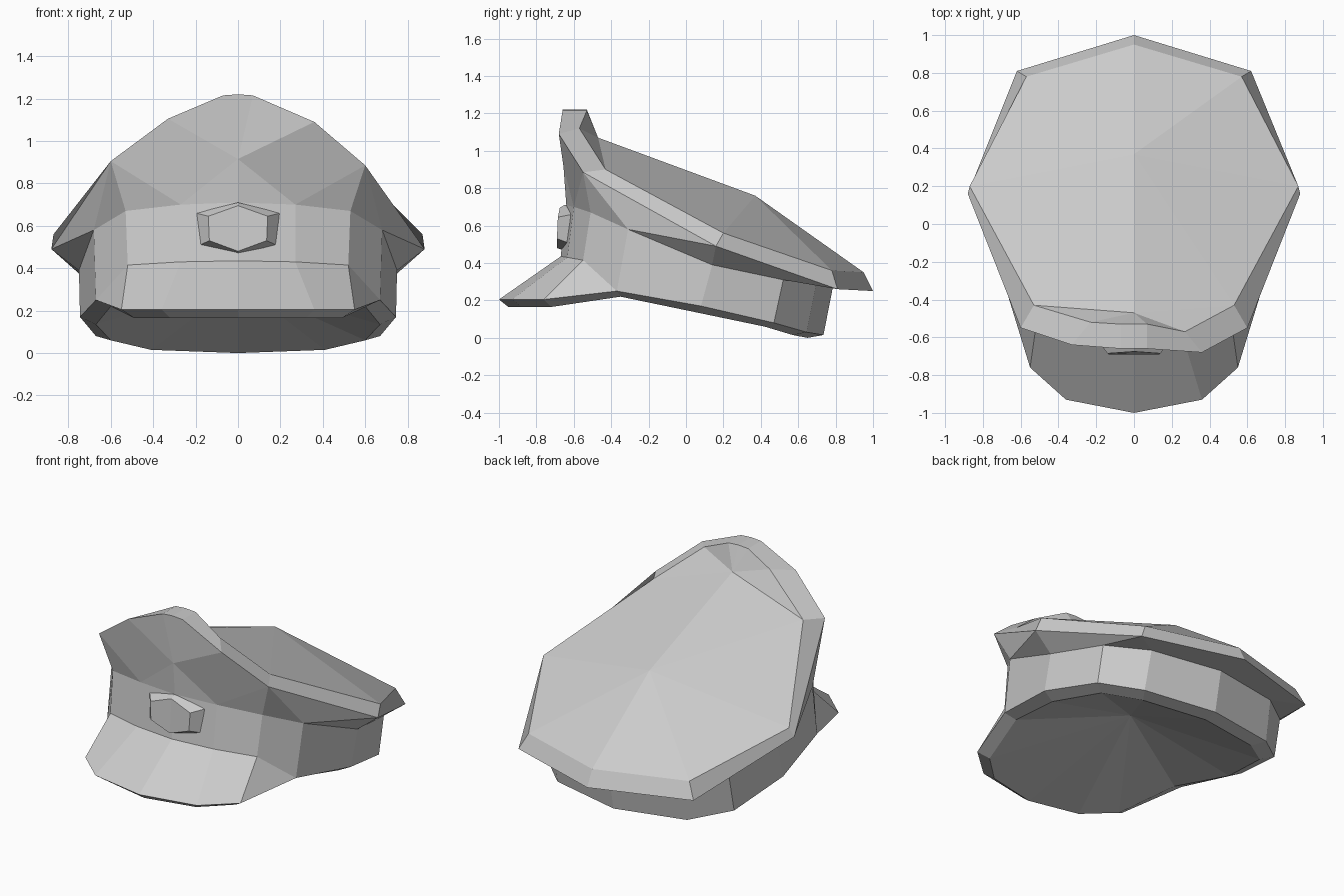
import bpy, bmesh
from mathutils import Vector

if "Cube" in bpy.data.objects:
    bpy.data.objects.remove(bpy.data.objects["Cube"])


def make(name, rings, faces, left={}):
    """Build the right half from named rings, mirror it in x and weld the seam.
    'left' holds small offsets that make the left side slightly uneven."""
    bm = bmesh.new()
    for side in (1, -1):
        v = {}
        for k, ring in rings.items():
            for i, p in enumerate(ring):
                co = Vector((side * p[0], p[1], p[2]))
                if side < 0:
                    co += Vector(left.get(k + str(i), (0, 0, 0)))
                v[k + str(i)] = bm.verts.new(co)
        for f in faces:
            bm.faces.new([v[n] for n in (f.split() if side > 0 else f.split()[::-1])])
    bmesh.ops.remove_doubles(bm, verts=bm.verts[:], dist=0.0005)
    bmesh.ops.recalc_face_normals(bm, faces=bm.faces[:])
    me = bpy.data.meshes.new(name)
    bm.to_mesh(me)
    bm.free()
    ob = bpy.data.objects.new(name, me)
    bpy.context.collection.objects.link(ob)
    return ob


def strip(a, b, n):
    """Quads joining two matching rings of n + 1 points."""
    return [f"{a}{i} {a}{i+1} {b}{i+1} {b}{i}" for i in range(n)]


# half rings, running from the back centre to the front centre
band_top = [(0, .785, .27), (.45, .695, .28), (.67, .52, .31), (.75, .14, .39),
            (.68, -.31, .58), (.53, -.51, .67), (.27, -.60, .70), (0, -.64, .71)]
lower = [(0, .735, .015), (.46, .645, .03), (.67, .47, .08), (.745, .08, .17),
         (.67, -.37, .25), (.55, -.76, .205), (.36, -.93, .205), (0, -1, .205)]
inner = [(0, .65, 0), (.41, .57, .015), (.60, .42, .06), (.67, .06, .135),
         (.60, -.35, .22), (.49, -.72, .165), (.32, -.88, .165), (0, -.95, .165)]
rim = [(0, 1, .25), (.62, .81, .26), (.88, .16, .49), (.60, -.55, .885),
       (.36, -.68, 1.09), (.07, -.66, 1.215), (0, -.66, 1.22)]
edge = [(0, .95, .35), (.57, .78, .36), (.87, .20, .56), (.53, -.43, .90),
        (.27, -.57, 1.12), (.07, -.53, 1.215), (0, -.53, 1.22)]

# crown: flared underside, rim strip, folded top
make("crown", {"B": band_top, "R": rim, "U": edge,
               "M": [(0, -.655, .915)], "C": [(0, .37, .76), (0, -.47, 1.07)]},
     ["R0 R1 B1 B0", "R1 B2 B1", "R1 R2 B3 B2", "R2 B4 B3", "R2 R3 B4",
      "R3 B5 B4", "R3 B6 B5", "R3 R4 M0 B6", "R4 R5 M0", "R5 R6 M0", "M0 B7 B6"]
     + strip("R", "U", 6)
     + ["U0 U1 C0", "U1 U2 C0", "U2 U3 C0", "U3 C1 C0", "U3 U4 C1",
        "U4 U5 C1", "U5 U6 C1"],
     left={"R3": (0, 0, .02), "U3": (0, 0, .02),
           "R4": (.03, .04, .015), "U4": (.04, .05, .01)})

# band and visor, with the bevelled lower lip and the hollow fanned underside
make("band_and_visor", {"B": band_top, "L": lower, "K": inner,
                        "J": [(.52, -.55, .415), (.27, -.635, .43), (0, -.67, .435)],
                        "O": [(0, -.03, .33)]},
     strip("B", "L", 4)
     + ["B4 B5 J0 L4", "B5 B6 J1 J0", "B6 B7 J2 J1",
        "L4 J0 L5", "J0 J1 L6 L5", "J1 J2 L7 L6"]
     + strip("L", "K", 7)
     + [f"K{i} K{i+1} O0" for i in range(7)])

# hexagonal badge, tapering toward the front
back = [(0, -.58, .71), (.20, -.58, .66), (.19, -.58, .505), (0, -.60, .47)]
mid = [(0, -.65, .71), (.20, -.61, .66), (.19, -.62, .505), (0, -.66, .47)]
front = [(0, -.675, .695), (.14, -.685, .645), (.135, -.69, .53), (0, -.69, .48)]
make("badge", {"A": back, "D": mid, "F": front},
     strip("A", "D", 3) + strip("D", "F", 3) + ["F0 F1 F2 F3", "A0 A1 A2 A3"])
